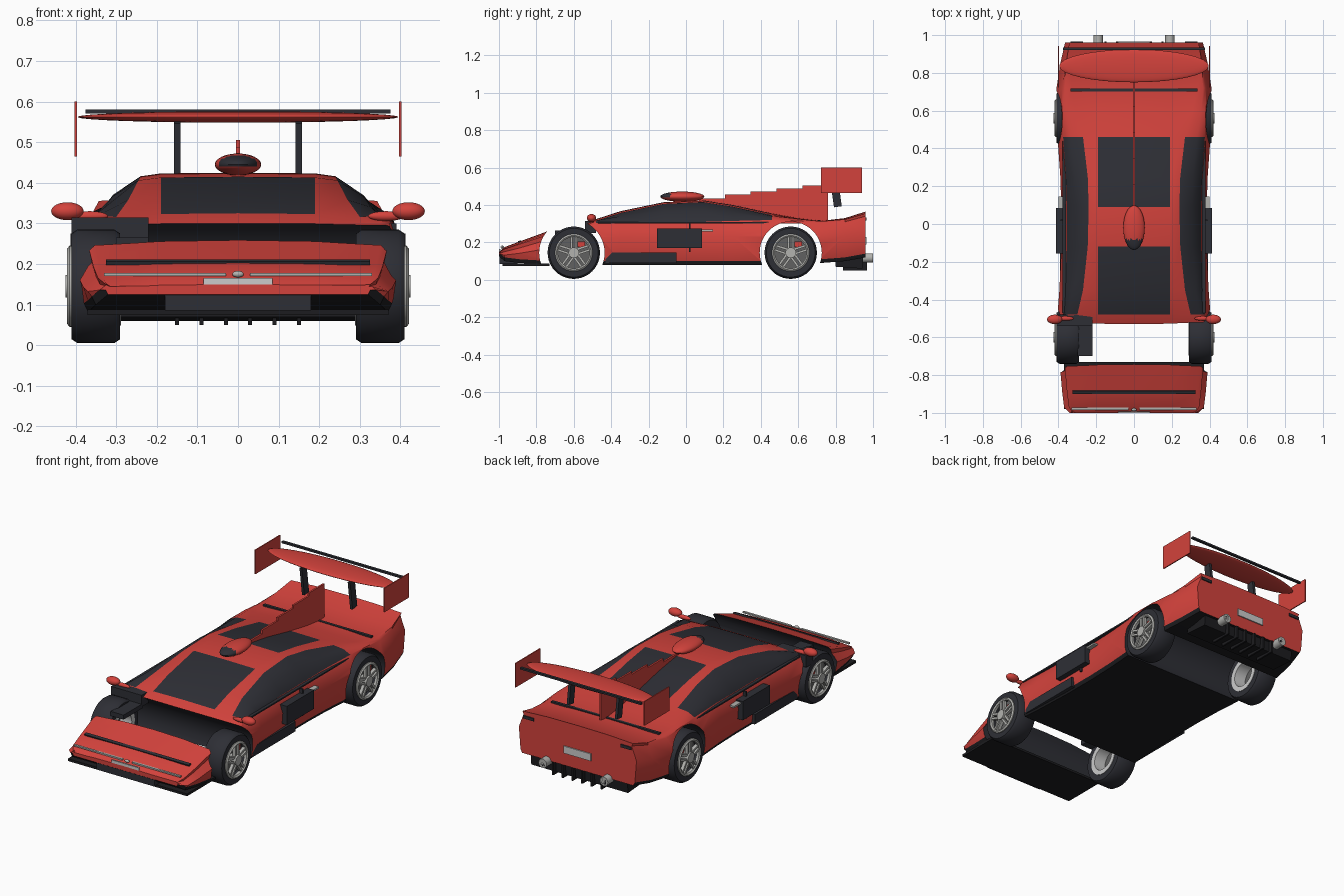
import bpy, bmesh, math
from mathutils import Matrix, Vector

old = bpy.data.objects.get("Cube")
if old:
    bpy.data.objects.remove(old, do_unlink=True)


def material(name, r, g, b):
    m = bpy.data.materials.new(name)
    m.use_nodes = True
    m.diffuse_color = (r, g, b, 1)
    m.node_tree.nodes["Principled BSDF"].inputs["Base Color"].default_value = (r, g, b, 1)
    return m


RED = material("red paint", .65, .055, .045)
DARK = material("dark grey", .027, .028, .036)
BLACK = material("near black", .012, .012, .014)
SILVER = material("silver", .45, .45, .43)
PALE = material("pale grey", .6, .6, .6)
SHADE = material("rim grey", .12, .12, .12)


def finish(name, bm, mats, smooth=True):
    bmesh.ops.recalc_face_normals(bm, faces=bm.faces)
    mesh = bpy.data.meshes.new(name)
    bm.to_mesh(mesh)
    bm.free()
    ob = bpy.data.objects.new(name, mesh)
    bpy.context.collection.objects.link(ob)
    for m in mats:
        mesh.materials.append(m)
    if smooth:
        smooth_object(ob)
    return ob


def smooth_object(ob):
    bpy.ops.object.select_all(action='DESELECT')
    ob.select_set(True)
    bpy.context.view_layer.objects.active = ob
    bpy.ops.object.shade_smooth_by_angle(angle=math.radians(35))


def box(name, mat, lo, hi, tilt=0):
    """Box between two corners, tilted about x by some degrees."""
    lo, hi = Vector(lo), Vector(hi)
    bm = bmesh.new()
    bmesh.ops.create_cube(bm, size=1, matrix=Matrix.Translation((lo + hi) / 2)
                          @ Matrix.Rotation(math.radians(tilt), 4, 'X')
                          @ Matrix.Diagonal((*(hi - lo), 1)))
    return finish(name, bm, [mat], False)


def pair(name, mat, lo, hi, tilt=0):
    """Box on the left and its mirror image on the right."""
    box("left_" + name, mat, lo, hi, tilt)
    box("right_" + name, mat, (-hi[0], lo[1], lo[2]), (-lo[0], hi[1], hi[2]), tilt)


def ellipsoid(name, mats, centre, radii):
    bm = bmesh.new()
    bmesh.ops.create_uvsphere(bm, u_segments=32, v_segments=16, radius=1,
                              matrix=Matrix.Translation(centre) @ Matrix.Diagonal((*radii, 1)))
    return finish(name, bm, mats)


def cylinder(name, mats, centre, radius, depth, axis, index=0):
    bm = bmesh.new()
    bmesh.ops.create_cone(bm, cap_ends=True, segments=48, radius1=radius, radius2=radius, depth=depth,
                          matrix=Matrix.Translation(centre) @ Matrix.Rotation(math.pi / 2, 4, axis))
    for f in bm.faces:
        f.material_index = index
    return finish(name, bm, mats)


def lathe(name, mat, profile, side, y, z):
    """Closed profile of (radius, x) turned about the wheel axle."""
    bm = bmesh.new()
    n = 40
    rings = [[bm.verts.new((side * x, y + r * math.cos(a), z + r * math.sin(a))) for r, x in profile]
             for a in (2 * math.pi * i / n for i in range(n))]
    for i, ring in enumerate(rings):
        nxt = rings[(i + 1) % n]
        for j in range(len(profile)):
            k = (j + 1) % len(profile)
            bm.faces.new((ring[j], ring[k], nxt[k], nxt[j]))
    return finish(name, bm, [mat])


# Body stations: y, floor, top, shoulder height, roof half width, half width
STATIONS = [
    (-1, .125, .15, .142, .32, .34), (-.97, .1, .175, .15, .33, .37),
    (-.89, .09, .205, .17, .34, .38), (-.72, .08, .267, .22, .355, .395),
    (-.54, .08, .295, .27, .35, .405), (-.48, .08, .325, .305, .3, .405),
    (-.35, .08, .367, .307, .27, .395), (-.12, .08, .415, .31, .245, .385),
    (.09, .08, .425, .31, .24, .385), (.25, .08, .4, .315, .245, .39),
    (.46, .08, .355, .32, .27, .405), (.6, .08, .33, .315, .31, .41),
    (.72, .09, .315, .305, .33, .41), (.85, .1, .33, .31, .34, .39),
    (.96, .12, .365, .34, .33, .365)]


def section(y, floor, top, shoulder, roof, half):
    side = half - .03
    pts = [(0, top), (.19, top - .002), (roof, top - .009),
           ((roof + side) / 2 + .01, (top + shoulder) / 2 + .003), (side, shoulder),
           (half, shoulder - (shoulder - floor) * .35),
           (half - .01, floor + .02), (half - .02, floor), (0, floor)]
    return [Vector((x, y, z)) for x, z in pts]


bm = bmesh.new()
loops = []
for s in STATIONS:
    right = section(*s)
    left = [Vector((-p.x, p.y, p.z)) for p in right[-2:0:-1]]
    loops.append([bm.verts.new(p) for p in right + left])
count = len(loops[0])
for i in range(len(loops) - 1):
    y = (STATIONS[i][0] + STATIONS[i + 1][0]) / 2
    for j in range(count):
        k = (j + 1) % count
        f = bm.faces.new((loops[i][j], loops[i][k], loops[i + 1][k], loops[i + 1][j]))
        strip = min(j, count - 1 - j)
        windscreen = strip == 0 and -.48 < y < -.12
        engine_cover = strip == 0 and .09 < y < .46
        side_glass = strip in (2, 3) and -.48 < y < .46
        if windscreen or engine_cover or side_glass:
            f.material_index = 1
        elif strip >= 6:
            f.material_index = 2
bm.faces.new(loops[0])
bm.faces.new(loops[-1])
body = finish("body", bm, [RED, DARK, BLACK], False)

# Wheel tunnels cut right through the body
for y, r in ((-.61, .175), (.56, .166)):
    cutter = cylinder("wheel_tunnel_cutter", [RED, DARK, BLACK], (0, y, .145), r, 1.2, 'Y', 1)
    cutter.hide_render = True
    mod = body.modifiers.new("tunnel", 'BOOLEAN')
    mod.object, mod.operation, mod.solver = cutter, 'DIFFERENCE', 'EXACT'
    bpy.ops.object.select_all(action='DESELECT')
    body.select_set(True)
    bpy.context.view_layer.objects.active = body
    bpy.ops.object.modifier_apply(modifier=mod.name)
    bpy.data.objects.remove(cutter, do_unlink=True)
smooth_object(body)

# Wheels
TIRE = [(.095, .29), (.13, .29), (.14, .305), (.14, .395), (.13, .41), (.095, .41)]
RIM = [(.1, .4), (.1, .415), (.092, .421), (.084, .415), (.084, .4)]
INNER_RIM = [(.097, .288), (.097, .37), (.07, .37), (.07, .288)]
for end, y in (("front", -.6), ("rear", .56)):
    for label, side in (("left", 1), ("right", -1)):
        name, z = f"{label}_{end}_", .145
        lathe(name + "tire", DARK, TIRE, side, y, z)
        lathe(name + "rim", SILVER, RIM, side, y, z)
        lathe(name + "inner_rim", PALE, INNER_RIM, side, y, z)
        cylinder(name + "brake_disc", [SHADE], (side * .37, y, z), .096, .02, 'Y')
        cylinder(name + "hub", [SILVER], (side * .395, y, z), .028, .06, 'Y')
        box(name + "caliper", RED, (side * .387 - .008, y + .02, z + .03),
            (side * .387 + .008, y + .06, z + .06))
        bm = bmesh.new()
        for k in range(5):
            for off in (-.012, .012):
                bmesh.ops.create_cube(bm, size=1, matrix=Matrix.Translation((side * .407, y, z))
                                      @ Matrix.Rotation(2 * math.pi * k / 5, 4, 'X')
                                      @ Matrix.Translation((0, off, .055))
                                      @ Matrix.Diagonal((.018, .012, .07, 1)))
        finish(name + "spokes", bm, [SILVER], False)

# Right front arch parts
box("right_arch_panel", DARK, (-.41, -.54, .25), (-.22, -.48, .315))
box("right_arch_liner", DARK, (-.3, -.7, .24), (-.22, -.53, .265))

# Nose details
box("nose_stripe", DARK, (-.325, -.898, .2), (.325, -.882, .209), 20)
pair("nose_trim", SILVER, (.03, -.984, .17), (.33, -.972, .178))
ellipsoid("nose_badge", [SILVER], (0, -.983, .175), (.014, .008, .008))
box("front_plate", PALE, (-.085, -1, .14), (.085, -.993, .165))
box("front_bumper", DARK, (-.18, -.998, .085), (.18, -.9, .14))
box("front_splitter", BLACK, (-.37, -.98, .075), (.37, -.73, .088))

# Sides
pair("side_intake", DARK, (.37, -.155, .17), (.412, .085, .275))
pair("door_line", DARK, (.37, .015, .15), (.39, .025, .3))
pair("door_handle", SILVER, (.37, .08, .258), (.4, .145, .268))
pair("skirt", DARK, (.36, -.43, .09), (.392, -.05, .145))
pair("waist_strip", DARK, (.36, -.47, .302), (.378, .44, .31))
for label, side in (("left", 1), ("right", -1)):
    ellipsoid(label + "_mirror", [RED], (side * .42, -.505, .33), (.04, .025, .022))
    ellipsoid(label + "_mirror_stalk", [RED], (side * .365, -.5, .318), (.045, .012, .012))
    cylinder(label + "_exhaust", [SILVER], (side * .19, .95, .117), .025, .1, 'X')
    cylinder(label + "_exhaust_bore", [BLACK], (side * .19, .997, .117), .018, .006, 'X')

# Roof scoop with a dark mouth
scoop = ellipsoid("roof_scoop", [RED, DARK], (0, -.02, .445), (.057, .118, .027))
for f in scoop.data.polygons:
    if f.center.y < -.085 and f.center.z > .44:
        f.material_index = 1

# Stepped centre fin
for k, top in enumerate((.435, .455, .473, .488, .505)):
    y = .07 + k * .138
    box(f"centre_fin_{k + 1}", RED, (-.005, y, .3), (.005, y + .138, top))

# Rear wing
ellipsoid("rear_wing", [RED], (0, .837, .562), (.396, .087, .014))
box("wing_flap", DARK, (-.375, .92, .57), (.375, .935, .58))
pair("wing_endplate", RED, (.397, .722, .465), (.403, .942, .6))
pair("wing_strut", DARK, (.142, .78, .39), (.157, .822, .55), 8)

# Tail
box("deck_stripe", DARK, (-.335, .702, .31), (.335, .718, .319))
box("rear_plate", PALE, (-.085, .958, .19), (.085, .966, .23))
pair("tail_slot", DARK, (.27, .957, .318), (.335, .966, .334))
box("diffuser", BLACK, (-.3, .8, .065), (.3, .945, .125), -4)
for k in range(6):
    x = -.15 + k * .06
    box(f"diffuser_fin_{k + 1}", BLACK, (x - .005, .84, .05), (x + .005, .967, .12))
